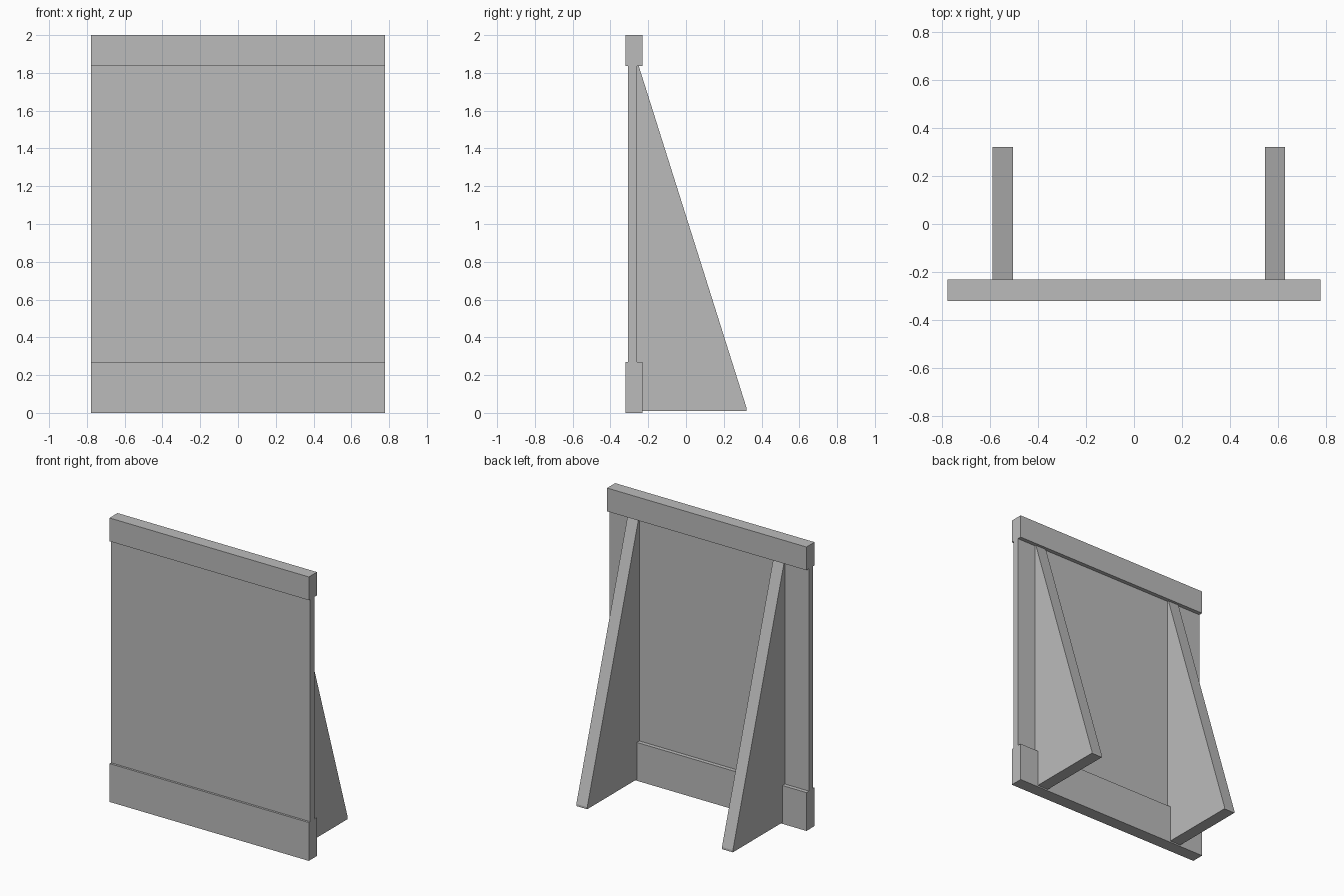
import bpy
import bmesh
from mathutils import Vector

default = bpy.data.objects.get("Cube")
if default:
    bpy.data.objects.remove(default, do_unlink=True)

# Single plain grey for the whole model
grey = bpy.data.materials.new("plain_grey")
grey.use_nodes = True
colour = (0.5, 0.5, 0.5, 1)
grey.diffuse_color = colour
grey.node_tree.nodes["Principled BSDF"].inputs["Base Color"].default_value = colour


def extrude_profile(name, profile, x0, x1):
    """Extrude a closed (y, z) outline from x0 to x1."""
    bm = bmesh.new()
    face = bm.faces.new([bm.verts.new((x0, y, z)) for y, z in profile])
    grown = bmesh.ops.extrude_face_region(bm, geom=[face])["geom"]
    verts = [v for v in grown if isinstance(v, bmesh.types.BMVert)]
    bmesh.ops.translate(bm, verts=verts, vec=Vector((x1 - x0, 0, 0)))
    bmesh.ops.recalc_face_normals(bm, faces=bm.faces)
    mesh = bpy.data.meshes.new(name)
    bm.to_mesh(mesh)
    bm.free()
    mesh.materials.append(grey)
    obj = bpy.data.objects.new(name, mesh)
    bpy.context.collection.objects.link(obj)
    return obj


def board(name, y0, y1, z0, z1):
    """Full-width upright board."""
    outline = [(y0, z0), (y1, z0), (y1, z1), (y0, z1)]
    return extrude_profile(name, outline, -HALF_WIDTH, HALF_WIDTH)


HALF_WIDTH = 0.777

# Thin panel held between two thicker rails
board("panel", -0.306, -0.259, 0.27, 1.836)
board("top_rail", -0.321, -0.231, 1.836, 2.0)
board("bottom_rail", -0.321, -0.231, 0.0, 0.27)

# Triangular rear braces with a blunt toe, tucked behind the rails
brace = [(-0.259, 0.01), (0.321, 0.01), (0.321, 0.025), (-0.25, 1.836), (-0.259, 1.836)]
for side, x in (("right", -0.59), ("left", 0.545)):
    extrude_profile(side + "_brace", brace, x, x + 0.085)
